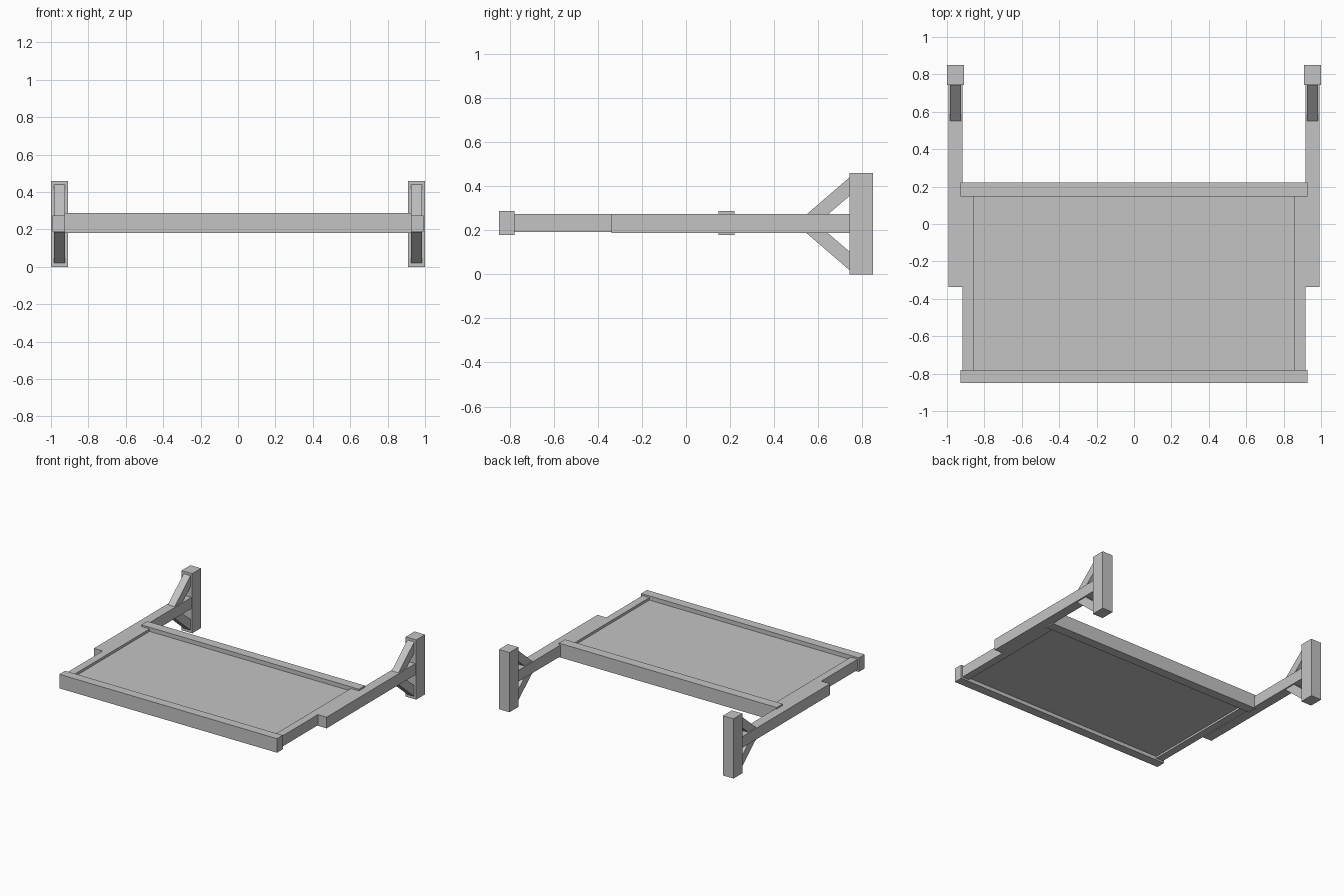
import bpy
import bmesh

cube = bpy.data.objects.get("Cube")
if cube:
    bpy.data.objects.remove(cube, do_unlink=True)

# One plain grey for everything
grey = bpy.data.materials.new("light grey")
grey.use_nodes = True
colour = (0.55, 0.55, 0.55, 1)
grey.diffuse_color = colour
grey.node_tree.nodes["Principled BSDF"].inputs["Base Color"].default_value = colour


def prism(name, outline, x0, x1):
    """Extrude a (y, z) outline from x0 to x1."""
    bm = bmesh.new()
    face = bm.faces.new([bm.verts.new((x0, y, z)) for y, z in outline])
    new = bmesh.ops.extrude_face_region(bm, geom=[face])["geom"]
    verts = [v for v in new if isinstance(v, bmesh.types.BMVert)]
    bmesh.ops.translate(bm, verts=verts, vec=(x1 - x0, 0, 0))
    bmesh.ops.recalc_face_normals(bm, faces=bm.faces)
    mesh = bpy.data.meshes.new(name)
    bm.to_mesh(mesh)
    bm.free()
    mesh.materials.append(grey)
    obj = bpy.data.objects.new(name, mesh)
    bpy.context.collection.objects.link(obj)
    return obj


def box(name, x, y, z):
    outline = [(y[0], z[0]), (y[1], z[0]), (y[1], z[1]), (y[0], z[1])]
    return prism(name, outline, *x)


def mirrored(obj):
    """Repeat a left part on the right."""
    obj.modifiers.new("Mirror", 'MIRROR').use_axis[0] = True


# Platform: recessed panel between two long rails and two side rails
RAIL_Z = (0.18, 0.288)
box("panel", (-0.87, 0.87), (-0.79, 0.16), (0.208, 0.256))
box("front_rail", (-0.928, 0.928), (-0.85, -0.78), RAIL_Z)
box("back_rail", (-0.928, 0.928), (0.148, 0.221), RAIL_Z)
mirrored(box("side_rail", (0.858, 0.917), (-0.78, 0.148), (0.193, 0.275)))

# Support arms and wall posts
mirrored(box("arm", (0.917, 0.992), (-0.338, 0.742), (0.189, 0.275)))
mirrored(box("post", (0.91, 1.0), (0.742, 0.85), (0, 0.46)))

# Diagonal braces above and below each arm
MID = 0.23
brace = [(0.548, 0.043), (0.645, 0.043), (0.742, 0.126), (0.742, 0.21)]
for name, side in (("upper_brace", 1), ("lower_brace", -1)):
    outline = [(y, MID + side * dz) for y, dz in brace]
    mirrored(prism(name, outline, 0.925, 0.983))
